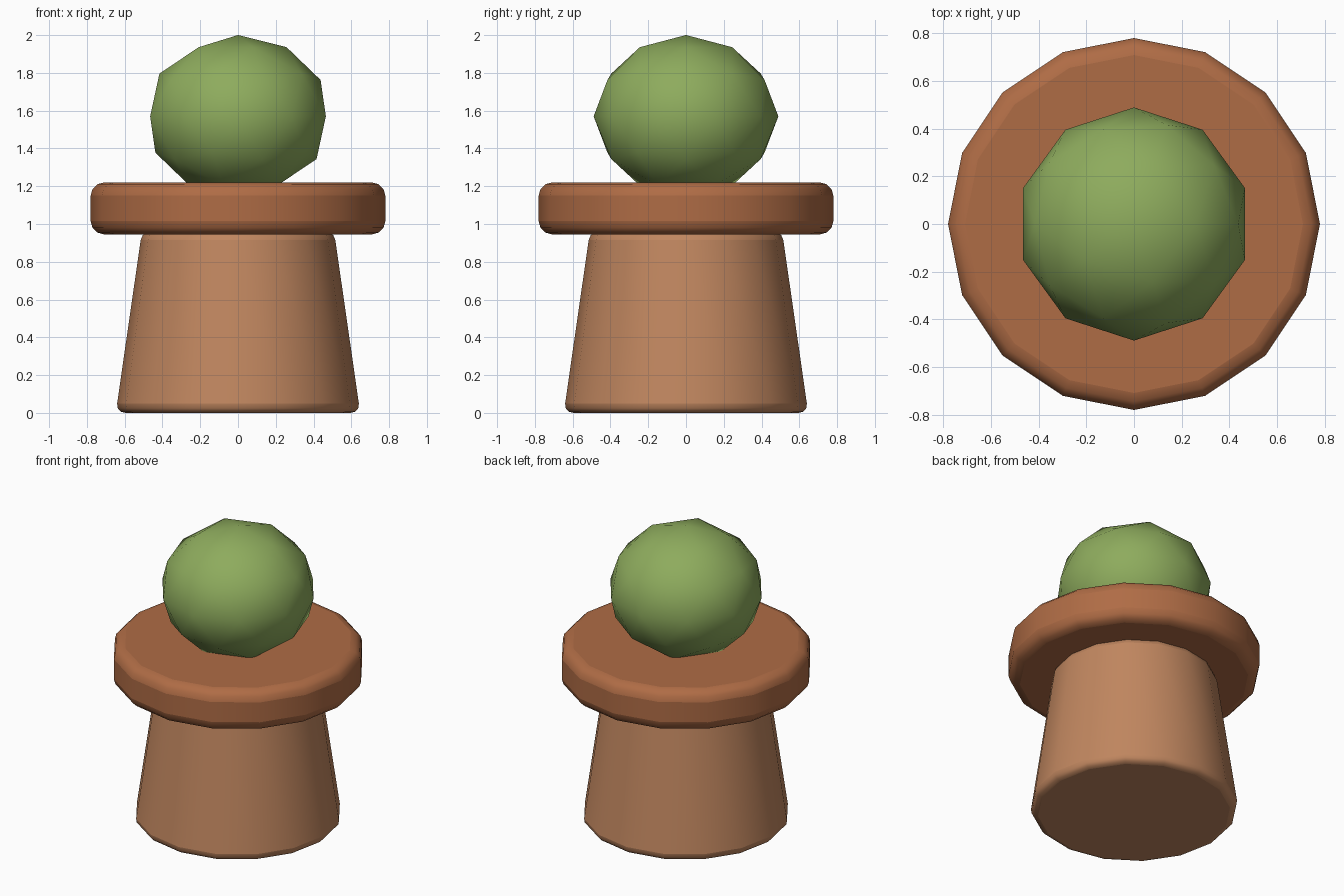
import bpy
import math

if "Cube" in bpy.data.objects:
    bpy.data.objects.remove(bpy.data.objects["Cube"])


def finish(obj, name, color, bevel=0.0):
    """Name, colour, round and smooth a part."""
    obj.name = name
    mat = bpy.data.materials.new(name + "_material")
    mat.diffuse_color = (*color, 1.0)
    mat.use_nodes = True
    mat.node_tree.nodes["Principled BSDF"].inputs["Base Color"].default_value = mat.diffuse_color
    obj.data.materials.append(mat)
    if bevel:
        mod = obj.modifiers.new("Bevel", "BEVEL")
        mod.width = bevel
        mod.segments = 3
        mod.limit_method = "ANGLE"
        mod.angle_limit = math.radians(40)
    bpy.ops.object.shade_smooth_by_angle(angle=math.radians(40))


def tapered(name, r_bottom, r_top, z0, z1, color, bevel):
    """16-sided bevelled cylinder or cone between two heights."""
    bpy.ops.mesh.primitive_cone_add(
        vertices=16, radius1=r_bottom, radius2=r_top,
        depth=z1 - z0, location=(0, 0, (z0 + z1) / 2))
    finish(bpy.context.object, name, color, bevel)


# Pot body, wider at the foot
tapered("pot_body", 0.647, 0.508, 0.0, 0.965, (0.53, 0.24, 0.115), 0.05)

# Overhanging rim
tapered("pot_rim", 0.78, 0.78, 0.945, 1.22, (0.43, 0.15, 0.06), 0.07)

# Slightly flattened round bush resting in the rim
bpy.ops.mesh.primitive_ico_sphere_add(
    subdivisions=2, radius=0.489, location=(0, 0, 1.57), scale=(1, 1, 0.88))
finish(bpy.context.object, "bush", (0.27, 0.41, 0.11))
